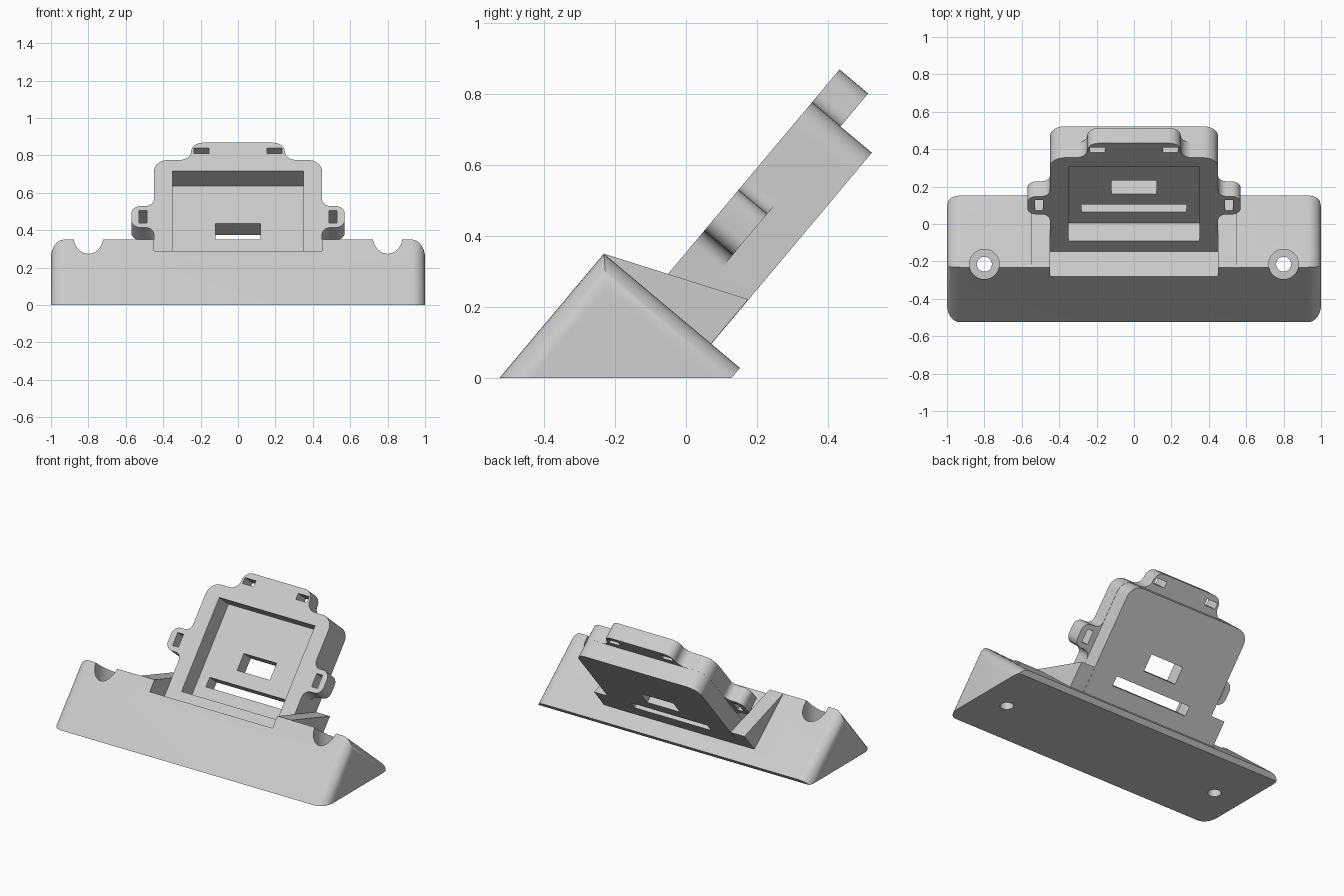
import bpy, bmesh, math
from mathutils import Matrix

if "Cube" in bpy.data.objects:
    bpy.data.objects.remove(bpy.data.objects["Cube"])

# Modelled upright: x across, y = depth behind the sloped front, z = up the slope; tilted at the end
TILT = Matrix.Translation((0, -0.525, 0)) @ Matrix.Rotation(math.radians(-40), 4, 'X')
TOP, FRONT, BACK, EAR_BACK, LEDGE = 0.457, 0.175, 0.395, 0.28, 0.379
TINY = 0.001  # keeps joined parts from sharing a plane

grey = bpy.data.materials.new("light_grey")
grey.diffuse_color = (0.6, 0.6, 0.6, 1)
grey.use_nodes = True
grey.node_tree.nodes["Principled BSDF"].inputs["Base Color"].default_value = grey.diffuse_color


def finish(bm, name):
    bm.normal_update()
    bmesh.ops.recalc_face_normals(bm, faces=bm.faces)
    me = bpy.data.meshes.new(name)
    bm.to_mesh(me)
    bm.free()
    me.materials.append(grey)
    ob = bpy.data.objects.new(name, me)
    bpy.context.collection.objects.link(ob)
    return ob


def prism(name, pts, axis, a, b):
    """Extrude a 2D outline along x or y, from a to b."""
    bm = bmesh.new()
    place = (lambda p, d: (d, p[0], p[1])) if axis == 'x' else (lambda p, d: (p[0], d, p[1]))
    lo = [bm.verts.new(place(p, a)) for p in pts]
    hi = [bm.verts.new(place(p, b)) for p in pts]
    bm.faces.new(lo)
    bm.faces.new(hi[::-1])
    n = len(pts)
    for i in range(n):
        j = (i + 1) % n
        bm.faces.new((lo[i], hi[i], hi[j], lo[j]))
    return finish(bm, name)


def block(name, x0, x1, y0, y1, z0, z1):
    return prism(name, [(x0, z0), (x1, z0), (x1, z1), (x0, z1)], 'y', y0, y1)


def drill(name, x, y, r, z0, z1):
    bm = bmesh.new()
    bmesh.ops.create_cone(bm, cap_ends=True, segments=40, radius1=r, radius2=r, depth=z1 - z0)
    bm.transform(Matrix.Translation((x, y, (z0 + z1) / 2)))
    return finish(bm, name)


def combine(ob, other, op):
    mod = ob.modifiers.new(op.lower(), 'BOOLEAN')
    mod.operation, mod.solver, mod.object = op, 'EXACT', other
    # Refresh the scene so freshly made parts are evaluated in place
    bpy.context.view_layer.update()
    bpy.context.view_layer.objects.active = ob
    bpy.ops.object.modifier_apply(modifier=mod.name)
    bpy.data.objects.remove(other)


def arc(cx, cz, r, a0, a1, n=8):
    angles = [math.radians(a0 + (a1 - a0) * i / n) for i in range(n + 1)]
    return [(cx + r * math.cos(a), cz + r * math.sin(a)) for a in angles]


def mirrored(half):
    return half + [(-x, z) for x, z in reversed(half)]


# Wedge base: block with rounded side edges (the ground slice comes last)
bm = bmesh.new()
bmesh.ops.create_cube(bm, size=1)
bm.transform(Matrix.Translation((0, 0.25, TOP - 0.6)) @ Matrix.Diagonal((2, 0.5, 1.2, 1)))
edges = []
for e in bm.edges:
    c = (e.verts[0].co + e.verts[1].co) / 2
    if abs(c.x) > 0.9 and (c.y < 0.01 or c.z > TOP - 0.01):
        edges.append(e)
bmesh.ops.bevel(bm, geom=edges, offset=0.07, segments=8, profile=0.5, affect='EDGES')
holder = finish(bm, "angled_holder")

# Gussets bracing the frame
brace = [(0.005, TOP - 0.03), (0.005, TOP + 0.002), (BACK - TINY, 0.62), (BACK - TINY, TOP - 0.03)]
for s in (-1, 1):
    x0, x1 = sorted((s * 0.44, s * 0.55))
    combine(holder, prism("gusset", brace, 'x', x0, x1), 'UNION')

# Ledge notch in front of the frame
combine(holder, block("ledge_cutter", TINY - 0.45, 0.45 - TINY, -0.1, FRONT + 0.02, LEDGE, 0.9),
        'DIFFERENCE')

# Frame: front slab with ears and top tab, plus plain rounded rear slab
foot = LEDGE - 0.03
ear = (arc(0.495, 0.643, 0.045, 180, 90) + arc(0.52, 0.738, 0.05, -90, 0)
       + arc(0.52, 0.788, 0.05, 0, 90) + arc(0.495, 0.883, 0.045, 270, 180))
tab = arc(0.31, 1.22, 0.06, 270, 180) + arc(0.19, 1.22, 0.06, 0, 90)[1:]
front_outline = [(0.45, foot)] + ear + arc(0.37, 1.08, 0.08, 0, 90) + tab
rear_outline = [(0.45 - TINY, foot + TINY)] + arc(0.37, 1.08, 0.08 - TINY, 0, 90)
frame = prism("frame", mirrored(front_outline), 'y', FRONT, EAR_BACK)
rear = prism("frame_rear", mirrored(rear_outline), 'y', EAR_BACK - 0.03, BACK)
combine(frame, rear, 'UNION')

# Recess, windows and strap slots
cutters = [(-0.35, 0.35, 0.0, 0.30, 0.468, 1.082),
           (-0.12, 0.12, 0.2, 0.5, 0.71, 0.82),
           (-0.28, 0.28, 0.2, 0.5, 0.56, 0.622)]
for s in (-1, 1):
    cutters.append((*sorted((s * 0.155, s * 0.235)), 0.1, 0.5, 1.204, 1.243))
    cutters.append((*sorted((s * 0.487, s * 0.53)), 0.1, 0.5, 0.721, 0.806))
for c in cutters:
    combine(frame, block("cutter", *c), 'DIFFERENCE')
combine(holder, frame, 'UNION')

# Tilt the whole holder and slice it flat at the ground
bm = bmesh.new()
bm.from_mesh(holder.data)
bm.transform(TILT)
cut = bmesh.ops.bisect_plane(bm, geom=bm.verts[:] + bm.edges[:] + bm.faces[:],
                             plane_co=(0, 0, 0), plane_no=(0, 0, 1), clear_inner=True)
rim = [g for g in cut['geom_cut'] if isinstance(g, bmesh.types.BMEdge)]
bmesh.ops.contextual_create(bm, geom=rim)
bmesh.ops.recalc_face_normals(bm, faces=bm.faces)
bm.to_mesh(holder.data)
bm.free()
holder.data.update()

# Counterbored screw holes
for s in (-1, 1):
    combine(holder, drill("counterbore", s * 0.8, -0.215, 0.08, 0.15, 0.6), 'DIFFERENCE')
    combine(holder, drill("screw_hole", s * 0.8, -0.215, 0.04, -0.1, 0.6), 'DIFFERENCE')

bpy.ops.object.select_all(action='DESELECT')
holder.select_set(True)
bpy.context.view_layer.objects.active = holder
bpy.ops.object.shade_smooth_by_angle(angle=math.radians(30))
